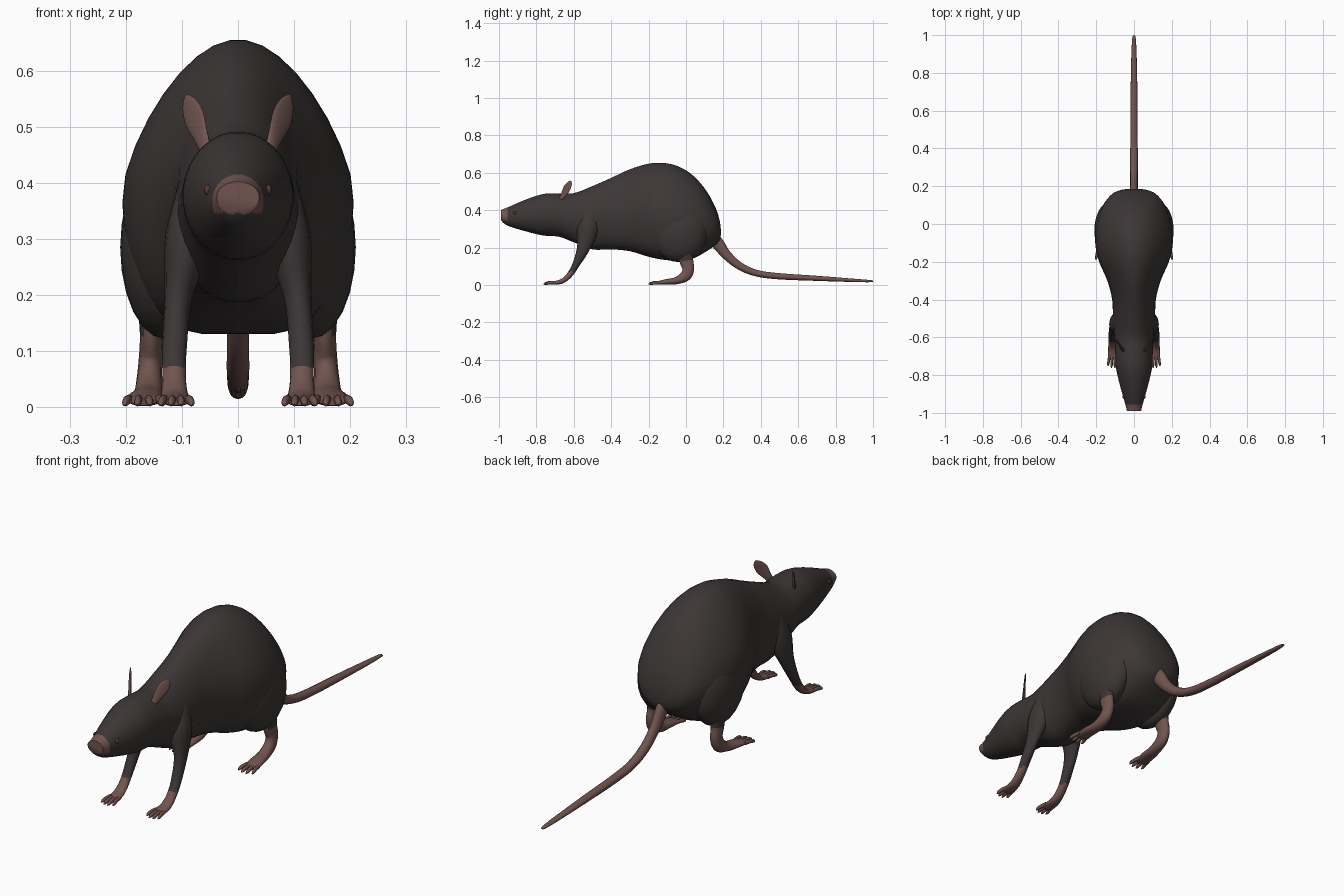
import bpy, math
from mathutils import Vector


def material(name, rgb):
    m = bpy.data.materials.new(name)
    m.diffuse_color = (*rgb, 1)
    return m


FUR = material("dark_fur", (0.046, 0.038, 0.037))
SKIN = material("pink_brown_skin", (0.165, 0.090, 0.078))
EYE = material("dark_red_eye", (0.09, 0.04, 0.036))


def smooth_rows(rows, n):
    """Catmull-Rom interpolation through rows of numbers."""
    out = []
    for i in range(len(rows) - 1):
        a, b, c, d = (rows[max(i - 1, 0)], rows[i], rows[i + 1],
                      rows[min(i + 2, len(rows) - 1)])
        for j in range(n):
            t = j / n
            out.append([0.5 * (2 * q + (r - p) * t + (2 * p - 5 * q + 4 * r - s) * t * t
                               + (3 * q - p - 3 * r + s) * t ** 3)
                        for p, q, r, s in zip(a, b, c, d)])
    return out + [list(rows[-1])]


def loft(name, rings, mats, rule=None, mirror=False, angle=60):
    """Skin closed rings, cap both ends, colour faces by a rule on their centre."""
    n = len(rings[0])
    verts = [p for r in rings for p in r]
    faces = [(i * n + j, i * n + (j + 1) % n, (i + 1) * n + (j + 1) % n, (i + 1) * n + j)
             for i in range(len(rings) - 1) for j in range(n)]
    faces += [tuple(reversed(range(n))), tuple(range(len(verts) - n, len(verts)))]
    me = bpy.data.meshes.new(name)
    me.from_pydata(verts, [], faces)
    for m in mats:
        me.materials.append(m)
    if rule:
        for f in me.polygons:
            f.material_index = rule(f.center)
    ob = bpy.data.objects.new(name, me)
    bpy.context.collection.objects.link(ob)
    finish(ob, mirror, angle)
    return ob


def finish(ob, mirror, angle=60):
    bpy.ops.object.select_all(action='DESELECT')
    ob.select_set(True)
    bpy.context.view_layer.objects.active = ob
    bpy.ops.object.mode_set(mode='EDIT')
    bpy.ops.mesh.select_all(action='SELECT')
    bpy.ops.mesh.normals_make_consistent(inside=False)
    bpy.ops.object.mode_set(mode='OBJECT')
    bpy.ops.object.shade_smooth_by_angle(angle=math.radians(angle))
    if mirror:
        ob.modifiers.new("mirror", 'MIRROR')


def tube_rings(rows, n=5, seg=14, side=(1, 0, 0)):
    """Rows are x, y, z, side radius, depth radius."""
    rows = smooth_rows(rows, n)
    pts = [Vector(r[:3]) for r in rows]
    rings = []
    for i, r in enumerate(rows):
        t = (pts[min(i + 1, len(pts) - 1)] - pts[max(i - 1, 0)]).normalized()
        u = Vector(side)
        u = (u - t * u.dot(t)).normalized()
        v = t.cross(u)
        rings.append([pts[i] + u * r[3] * math.cos(a) + v * r[4] * math.sin(a)
                      for a in (2 * math.pi * k / seg for k in range(seg))])
    return rings


def ellipsoid(name, loc, radii, mat, seg=24):
    bpy.ops.mesh.primitive_uv_sphere_add(segments=seg, ring_count=seg // 2)
    ob = bpy.context.object
    ob.name = name
    for v in ob.data.vertices:
        v.co = Vector([c + r * q for c, r, q in zip(loc, radii, v.co)])
    ob.data.materials.append(mat)
    finish(ob, True)


# Body and head: y, top, bottom, half width, narrowing upward, roundness below
body = [
    (-0.990, 0.402, 0.347, 0.038, 0.00, 0.8),
    (-0.955, 0.415, 0.318, 0.046, 0.00, 0.9),
    (-0.850, 0.460, 0.285, 0.076, 0.00, 1.0),
    (-0.760, 0.488, 0.264, 0.096, 0.00, 1.0),
    (-0.680, 0.491, 0.258, 0.100, 0.02, 1.0),
    (-0.600, 0.492, 0.228, 0.104, 0.08, 0.9),
    (-0.500, 0.530, 0.190, 0.112, 0.12, 0.8),
    (-0.400, 0.574, 0.190, 0.116, 0.15, 0.7),
    (-0.300, 0.620, 0.180, 0.142, 0.20, 0.65),
    (-0.200, 0.650, 0.150, 0.185, 0.24, 0.55),
    (-0.120, 0.654, 0.134, 0.204, 0.25, 0.50),
    (-0.040, 0.635, 0.130, 0.205, 0.25, 0.50),
    (0.040, 0.585, 0.142, 0.188, 0.20, 0.55),
    (0.110, 0.503, 0.180, 0.158, 0.12, 0.7),
    (0.160, 0.410, 0.215, 0.115, 0.05, 0.9),
    (0.180, 0.345, 0.240, 0.070, 0.00, 1.0),
    (0.186, 0.300, 0.265, 0.025, 0.00, 1.0),
]
SEG = 32
rings = []
for y, top, bot, w, k, p in smooth_rows(body, 4):
    ring = []
    for j in range(SEG):
        a = 2 * math.pi * (j + 0.5) / SEG
        c, s = math.cos(a), math.sin(a)
        e = p if s < 0 else 1
        x = w * math.copysign(abs(c) ** e, c) * (1 - k * max(s, 0))
        ring.append(Vector((x, y, (top + bot) / 2 + (top - bot) / 2 * s)))
    rings.append(ring)
loft("body", rings, [FUR, SKIN],
     lambda c: 1 if c.y < -0.957 and c.z > 0.345 else 0)

# Thighs
ellipsoid("thigh", (0.130, -0.035, 0.285), (0.080, 0.150, 0.163), FUR)

# Front legs, fur above the wrist and bare below
loft("front_leg", tube_rings([
    (0.075, -0.500, 0.400, 0.030, 0.040),
    (0.088, -0.525, 0.300, 0.042, 0.058),
    (0.106, -0.548, 0.200, 0.025, 0.036),
    (0.113, -0.588, 0.110, 0.022, 0.020),
    (0.114, -0.622, 0.055, 0.021, 0.016),
    (0.113, -0.660, 0.022, 0.024, 0.013),
    (0.111, -0.700, 0.012, 0.027, 0.010),
    (0.110, -0.718, 0.010, 0.022, 0.007)]), [FUR, SKIN],
    lambda c: 1 if c.z < 0.073 else 0, True)

# Hind legs: shank, heel and long foot
loft("hind_leg", tube_rings([
    (0.150, -0.005, 0.190, 0.030, 0.046),
    (0.154, 0.002, 0.130, 0.021, 0.038),
    (0.156, 0.012, 0.085, 0.021, 0.032),
    (0.158, -0.004, 0.048, 0.023, 0.030),
    (0.160, -0.050, 0.024, 0.026, 0.020),
    (0.165, -0.105, 0.017, 0.031, 0.015),
    (0.168, -0.145, 0.012, 0.030, 0.010),
    (0.168, -0.158, 0.010, 0.022, 0.007)]), [FUR, SKIN],
    lambda c: 1 if c.z < 0.133 else 0, True)


# Toes, fanned out from each foot
def toes(name, cx, y0, length, spread):
    for i in range(4):
        f = (i - 1.5) / 1.5
        ln = length * (1 - 0.22 * abs(f))
        x0, x1 = cx + f * spread * 0.75, cx + f * spread
        loft(f"{name}_{i + 1}", tube_rings([
            (x0, y0, 0.014, 0.007, 0.008),
            (x0 + (x1 - x0) * 0.5, y0 - ln * 0.5, 0.013, 0.007, 0.009),
            (x1, y0 - ln * 0.85, 0.008, 0.006, 0.007),
            (x1, y0 - ln, 0.004, 0.002, 0.002)], 3, 8), [SKIN], None, True)


toes("front_toe", 0.110, -0.695, 0.072, 0.027)
toes("hind_toe", 0.168, -0.132, 0.074, 0.033)

# Tail
loft("tail", tube_rings([
    (0, 0.130, 0.270, 0.024, 0.036),
    (0, 0.170, 0.222, 0.022, 0.034),
    (0, 0.220, 0.158, 0.020, 0.026),
    (0, 0.290, 0.100, 0.020, 0.021),
    (0, 0.380, 0.063, 0.020, 0.018),
    (0, 0.500, 0.047, 0.019, 0.017),
    (0, 0.700, 0.036, 0.018, 0.014),
    (0, 0.900, 0.025, 0.014, 0.009),
    (0, 0.985, 0.021, 0.009, 0.006),
    (0, 1.000, 0.020, 0.003, 0.002)]), [SKIN])

# Ears: thin leaves leaning out and back
loft("ear", tube_rings([
    (0.056, -0.672, 0.455, 0.012, 0.008),
    (0.066, -0.656, 0.483, 0.018, 0.006),
    (0.078, -0.638, 0.515, 0.025, 0.004),
    (0.088, -0.622, 0.541, 0.018, 0.003),
    (0.093, -0.614, 0.556, 0.004, 0.001)], 4, 12, (0.6, 0.6, -0.5)),
    [SKIN], None, True)

# Eyes
ellipsoid("eye", (0.053, -0.915, 0.387), (0.008, 0.010, 0.010), EYE, 12)
